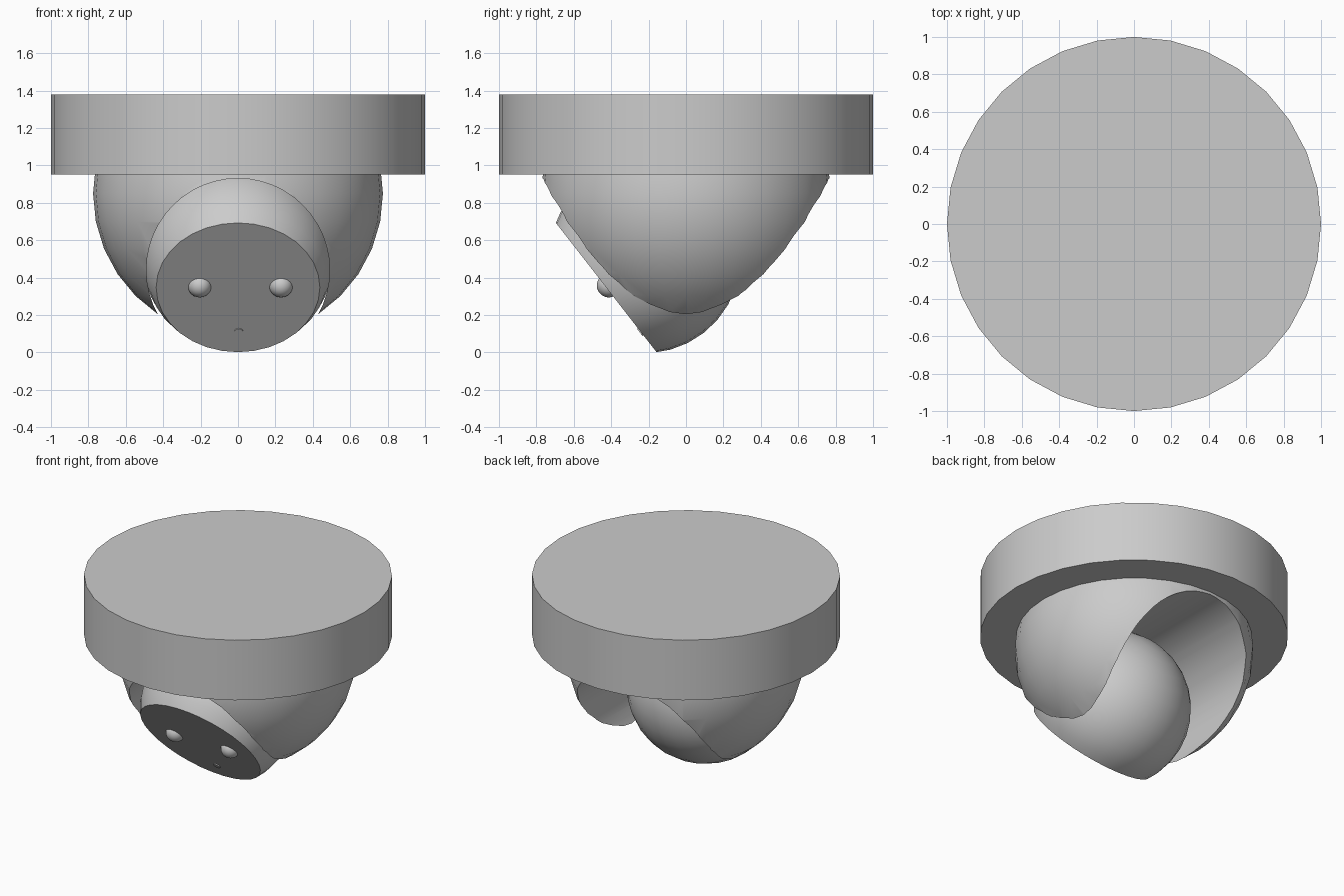
import bpy, bmesh, math
from mathutils import Vector, Matrix

if "Cube" in bpy.data.objects:
    bpy.data.objects.remove(bpy.data.objects["Cube"])

# Frame of the tilted camera face: right, up in the face, outward normal
N = Vector((0, -0.79, -0.615)).normalized()
U = Vector((0, N.z, -N.y))
X = Vector((1, 0, 0))
ROT = Matrix((X, U, N)).transposed().to_4x4()
BALL_C, BALL_R, FACE_D = Vector((0, -0.22, 0.508)), 0.512, 0.262
FACE_C = BALL_C + N * FACE_D


def face_frame(x, v, depth=0.0):
    """Matrix placing things on the face, local z pointing outward."""
    return Matrix.Translation(FACE_C + X * x + U * v + N * depth) @ ROT


def finish(bm, name, matrix=None, mat=None):
    if matrix is not None:
        bm.transform(matrix)
    bmesh.ops.recalc_face_normals(bm, faces=bm.faces)
    me = bpy.data.meshes.new(name)
    bm.to_mesh(me)
    bm.free()
    ob = bpy.data.objects.new(name, me)
    bpy.context.collection.objects.link(ob)
    if mat:
        me.materials.append(mat)
    return ob


def cylinder(name, r, h, matrix, segs=32, mat=None):
    bm = bmesh.new()
    bmesh.ops.create_cone(bm, cap_ends=True, segments=segs, radius1=r, radius2=r, depth=h)
    return finish(bm, name, matrix, mat)


def cut_sphere(name, r, cut, matrix, rings=16, above=True, mat=None):
    """Sphere with everything above (or below) local z = cut sliced off and capped."""
    bm = bmesh.new()
    bmesh.ops.create_uvsphere(bm, u_segments=32, v_segments=rings, radius=r)
    res = bmesh.ops.bisect_plane(bm, geom=bm.verts[:] + bm.edges[:] + bm.faces[:],
                                 plane_co=(0, 0, cut), plane_no=(0, 0, 1),
                                 clear_outer=above, clear_inner=not above)
    edges = [e for e in res["geom_cut"] if isinstance(e, bmesh.types.BMEdge)]
    bmesh.ops.contextual_create(bm, geom=edges)
    return finish(bm, name, matrix, mat)


def subtract(ob, cutter):
    mod = ob.modifiers.new("cut", "BOOLEAN")
    mod.operation = "DIFFERENCE"
    mod.solver = "EXACT"
    mod.object = cutter
    bpy.context.view_layer.objects.active = ob
    bpy.ops.object.modifier_apply(modifier=mod.name)
    bpy.data.objects.remove(cutter, do_unlink=True)


black = bpy.data.materials.new("lens_black")
black.diffuse_color = (0.003, 0.003, 0.008, 1)
black.use_nodes = True
black.node_tree.nodes["Principled BSDF"].inputs["Base Color"].default_value = black.diffuse_color

# Ceiling mount
cylinder("mount_base", 1.0, 0.43, Matrix.Translation((0, 0, 1.165)))

# Dome shell with a round channel running front to back
shell = cut_sphere("dome_shell", 0.775, 0.10, Matrix.Translation((0, 0, 0.85)))
subtract(shell, cylinder("channel_cutter", 0.49, 2.4,
         Matrix.Translation((0, 0, 0.44)) @ Matrix.Rotation(math.pi / 2, 4, "X"), 48))

# Swivelling ball with a flat face
ball = cut_sphere("camera_ball", BALL_R, FACE_D, Matrix.Translation(BALL_C) @ ROT)

# Two recessed lenses
for side, x in (("left", -0.205), ("right", 0.23)):
    subtract(ball, cylinder("recess_cutter", 0.137, 0.05, face_frame(x, -0.02)))
    cylinder(side + "_lens_ring", 0.136, 0.01, face_frame(x, -0.02, -0.021), mat=black)
    cut_sphere(side + "_lens", 0.064, 0.0, face_frame(x, 0.0, -0.018), above=False)

# Small indicator light
cylinder("indicator_light", 0.024, 0.012, face_frame(0.004, -0.30), 16)

# Smooth the curved surfaces, keep hard edges
bpy.ops.object.select_all(action="DESELECT")
for ob in bpy.context.scene.objects:
    ob.select_set(True)
    bpy.context.view_layer.objects.active = ob
bpy.ops.object.shade_smooth_by_angle(angle=math.radians(30))
